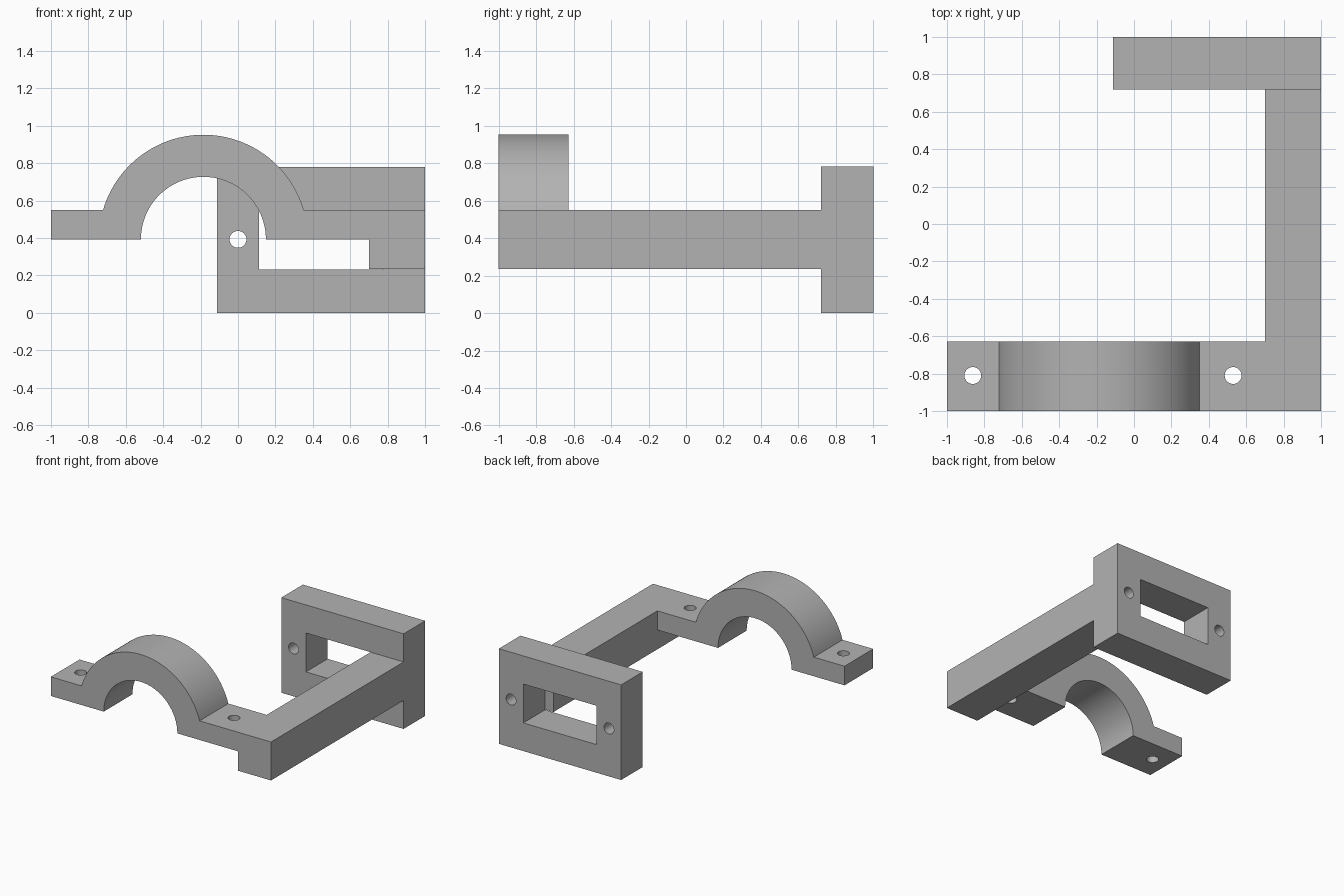
import bpy, bmesh
from math import sin, cos, asin, pi, radians
from mathutils import Matrix, Vector

if "Cube" in bpy.data.objects:
    bpy.data.objects.remove(bpy.data.objects["Cube"])

grey = bpy.data.materials.new("plain grey")
grey.use_nodes = True
grey.diffuse_color = (0.45, 0.45, 0.45, 1)
grey.node_tree.nodes["Principled BSDF"].inputs["Base Color"].default_value = grey.diffuse_color


def make(name, bm):
    bmesh.ops.recalc_face_normals(bm, faces=bm.faces)
    mesh = bpy.data.meshes.new(name)
    bm.to_mesh(mesh)
    bm.free()
    mesh.materials.append(grey)
    ob = bpy.data.objects.new(name, mesh)
    bpy.context.collection.objects.link(ob)
    return ob


def prism(name, outline, y0, y1):
    """Extrude an x-z outline along y."""
    bm = bmesh.new()
    face = bm.faces.new([bm.verts.new((x, y0, z)) for x, z in outline])
    grown = bmesh.ops.extrude_face_region(bm, geom=[face])["geom"]
    bmesh.ops.translate(bm, vec=(0, y1 - y0, 0),
                        verts=[v for v in grown if isinstance(v, bmesh.types.BMVert)])
    return make(name, bm)


def box(name, x0, x1, y0, y1, z0, z1):
    return prism(name, [(x0, z0), (x1, z0), (x1, z1), (x0, z1)], y0, y1)


def rod(name, start, end, radius):
    a, b = Vector(start), Vector(end)
    turn = (b - a).to_track_quat('Z', 'Y').to_matrix().to_4x4()
    bm = bmesh.new()
    bmesh.ops.create_cone(bm, cap_ends=True, segments=32, radius1=radius, radius2=radius,
                          depth=(b - a).length, matrix=Matrix.Translation((a + b) / 2) @ turn)
    return make(name, bm)


def combine(target, other, operation):
    mod = target.modifiers.new(operation, 'BOOLEAN')
    mod.operation, mod.solver, mod.object = operation, 'EXACT', other
    bpy.context.view_layer.objects.active = target
    bpy.ops.object.modifier_apply(modifier=mod.name)
    bpy.data.objects.remove(other)


def arc(radius, start, end, steps):
    angles = [start + (end - start) * i / steps for i in range(steps + 1)]
    return [(CX + radius * cos(a), CZ + radius * sin(a)) for a in angles]


# Saddle clamp: two flanges joined by a half ring
CX, CZ, TOP, HOLE = -0.185, 0.393, 0.55, 0.045
R_IN, R_OUT = 0.334, 0.559
lift = asin((TOP - CZ) / R_OUT)
outline = ([(-1, TOP), (-1, CZ)] + arc(R_IN, pi, 0, 64) + [(0.85, CZ), (0.85, TOP)]
           + arc(R_OUT, lift, pi - lift, 64))
bracket = prism("bracket", outline, -1, -0.628)

# Side arm and end plate
combine(bracket, box("side_arm", 0.7, 1, -1, 0.72, 0.234, TOP), 'UNION')
plate = box("end_plate", -0.111, 1, 0.72, 1, 0, 0.781)
combine(plate, box("window_cutter", 0.113, 0.777, 0.6, 1.1, 0.231, TOP), 'DIFFERENCE')
for x in (0.0, 0.889):
    combine(plate, rod("plate_hole", (x, 0.6, CZ), (x, 1.1, CZ), HOLE), 'DIFFERENCE')
combine(bracket, plate, 'UNION')

# Flange bolt holes
for x in (-0.862, 0.53):
    combine(bracket, rod("flange_hole", (x, -0.81, 0.3), (x, -0.81, 0.7), HOLE), 'DIFFERENCE')

# Smooth the curved walls, keep the corners crisp
bpy.ops.object.select_all(action='DESELECT')
bracket.select_set(True)
bpy.context.view_layer.objects.active = bracket
bpy.ops.object.shade_smooth_by_angle(angle=radians(30))
